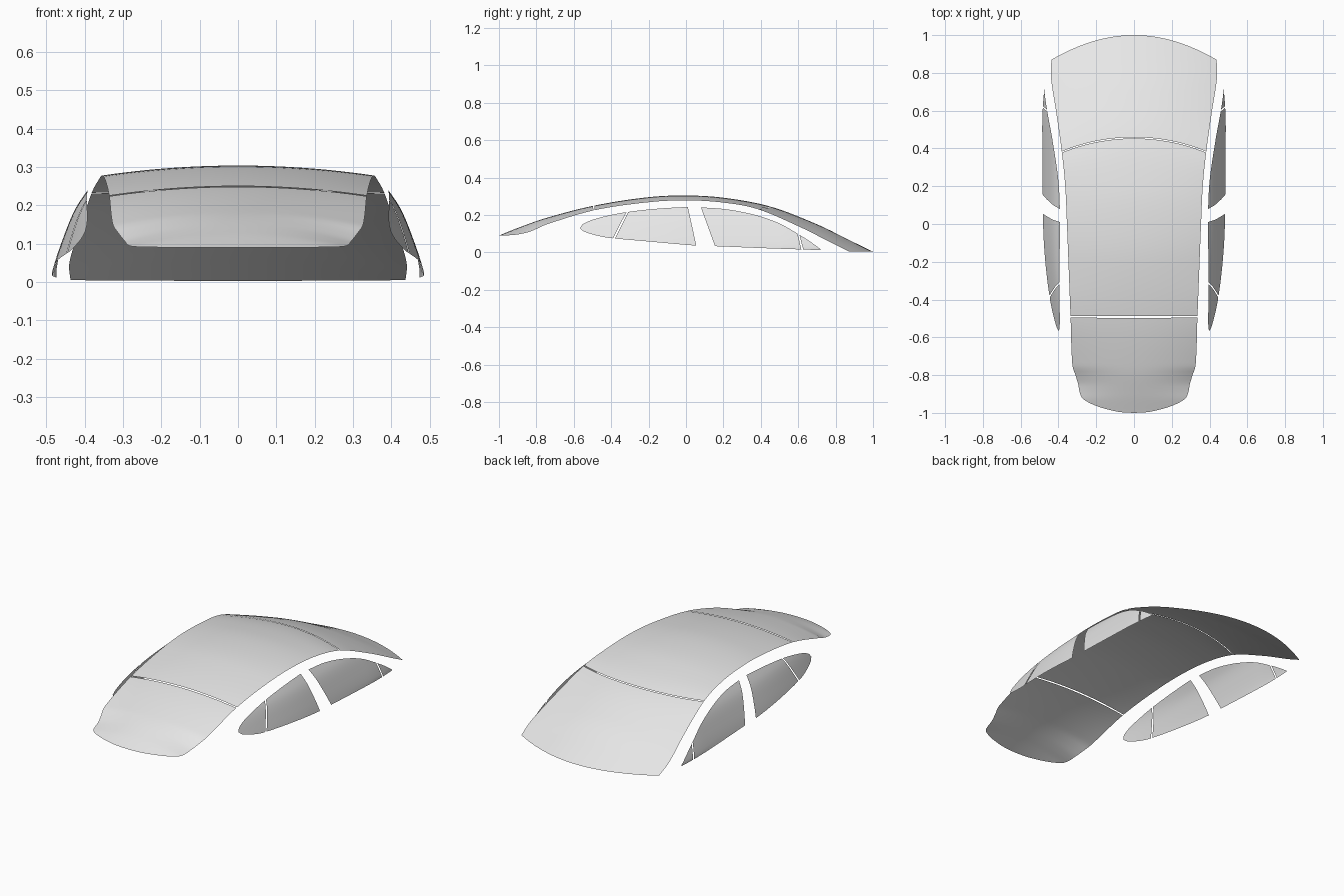
import bpy

if "Cube" in bpy.data.objects:
    bpy.data.objects.remove(bpy.data.objects["Cube"])

# one flat grey for all the glass
grey = bpy.data.materials.new("light_grey")
grey.diffuse_color = (0.8, 0.8, 0.8, 1)
grey.use_nodes = True
grey.node_tree.nodes["Principled BSDF"].inputs["Base Color"].default_value = grey.diffuse_color


def curve(pts):
    """Smooth function through sorted (a, b) points (cubic Hermite)."""
    n = len(pts)

    def slope(i):
        lo, hi = pts[max(i - 1, 0)], pts[min(i + 1, n - 1)]
        return (hi[1] - lo[1]) / (hi[0] - lo[0])

    def f(a):
        a = min(max(a, pts[0][0]), pts[-1][0])
        i = 0
        while i < n - 2 and a > pts[i + 1][0]:
            i += 1
        (a0, b0), (a1, b1) = pts[i], pts[i + 1]
        h = a1 - a0
        t = (a - a0) / h
        return (b0 * (2 * t**3 - 3 * t**2 + 1) + b1 * (3 * t**2 - 2 * t**3)
                + h * slope(i) * (t**3 - 2 * t**2 + t) + h * slope(i + 1) * (t**3 - t**2))
    return f


def sheet(name, rows, cols, point):
    """Grid sheet; point(s, t) with s along rows and t along columns, both 0..1."""
    verts = [point(i / rows, j / cols) for i in range(rows + 1) for j in range(cols + 1)]
    w = cols + 1
    faces = [(i * w + j, i * w + j + 1, (i + 1) * w + j + 1, (i + 1) * w + j)
             for i in range(rows) for j in range(cols)]
    me = bpy.data.meshes.new(name)
    me.from_pydata(verts, [], faces)
    me.validate()
    me.materials.append(grey)
    me.shade_smooth()
    ob = bpy.data.objects.new(name, me)
    bpy.context.collection.objects.link(ob)
    return ob


# canopy shape along y: half width, centre height, edge height
half_width = curve([(-1, 0.0), (-0.997, 0.06), (-0.99, 0.105), (-0.97, 0.18), (-0.945, 0.24),
                    (-0.92, 0.275), (-0.88, 0.29), (-0.85, 0.295), (-0.80, 0.31), (-0.75, 0.326),
                    (-0.49, 0.336), (0, 0.355), (0.2, 0.364), (0.38, 0.382), (0.6, 0.413),
                    (0.78, 0.44), (0.87, 0.437), (1, 0.43)])
centre_z = curve([(-1, 0.09), (-0.9, 0.13), (-0.75, 0.183), (-0.49, 0.25), (-0.2, 0.295),
                  (0, 0.304), (0.2, 0.292), (0.45, 0.245), (0.7, 0.15), (0.87, 0.067), (1, 0.003)])
edge_z = curve([(-1, 0.09), (-0.92, 0.093), (-0.85, 0.106), (-0.8, 0.125), (-0.75, 0.148),
                (-0.49, 0.225), (-0.2, 0.268), (0, 0.278), (0.2, 0.266), (0.38, 0.232),
                (0.6, 0.14), (0.78, 0.05), (0.87, 0.005), (1, -0.058)])


def canopy(name, rows, start, end, ease=1):
    """Canopy panel between two cross lines given as (centre y, edge setback)."""
    def point(s, t):
        u = 2 * t - 1
        k = s**ease
        y = (start[0] - start[1] * u * u) * (1 - k) + (end[0] - end[1] * u * u) * k
        x = u * half_width(y)
        z = centre_z(y) - (centre_z(y) - edge_z(y)) * u * u
        return x, y, z
    return sheet(name, rows, 32, point)


canopy("front_glass", 44, (-1.0, 0), (-0.497, -0.002), 2)
canopy("roof_glass", 32, (-0.488, 0), (0.453, 0.075))
canopy("rear_glass", 24, (0.459, 0.075), (1.0, 0.13))

# side glass: outward lean by height, tucked in toward the front
lean = curve([(0, 0.487), (0.03, 0.484), (0.11, 0.458), (0.19, 0.425), (0.245, 0.389)])
side_top = curve([(-0.567, 0.13), (-0.555, 0.148), (-0.5, 0.174), (-0.4, 0.2), (-0.31, 0.216),
                  (-0.2, 0.229), (-0.1, 0.237), (0.01, 0.242), (0.08, 0.24), (0.2, 0.232),
                  (0.3, 0.216), (0.4, 0.191), (0.5, 0.154), (0.6, 0.098), (0.66, 0.06), (0.72, 0.017)])
side_low = curve([(-0.567, 0.13), (-0.55, 0.114), (-0.5, 0.096), (-0.43, 0.08), (-0.38, 0.074),
                  (-0.2, 0.058), (0.055, 0.036), (0.155, 0.033), (0.4, 0.023), (0.72, 0.012)])


def side_glass(name, rows, top, low):
    """Side pane spanning top y range and low y range, mirrored to both sides."""
    def point(s, t):
        yt = top[0] + (top[1] - top[0]) * s
        yl = low[0] + (low[1] - low[0]) * s
        y = yl + (yt - yl) * t
        zl, zt = side_low(yl), side_top(yt)
        z = zl + (zt - zl) * t
        tuck = 0.16 * y * y if y < 0 else 0.25 * max(y - 0.5, 0)**2
        return lean(z) - tuck, y, z

    # columns run upward and rows rearward, so flip for outward faces
    ob = sheet(name, rows, 12, lambda s, t: point(s, 1 - t))
    ob.data.flip_normals()
    ob.data.update()
    # make sure faces look away from the centre
    if sum(p.normal.x for p in ob.data.polygons) < 0:
        ob.data.flip_normals()
    ob.modifiers.new("both_sides", "MIRROR").use_axis = (True, False, False)


side_glass("front_quarter_glass", 20, (-0.567, -0.319), (-0.567, -0.390))
side_glass("front_door_glass", 18, (-0.309, 0.010), (-0.380, 0.055))
side_glass("rear_door_glass", 24, (0.080, 0.596), (0.155, 0.617))
side_glass("rear_quarter_glass", 8, (0.606, 0.72), (0.627, 0.72))
